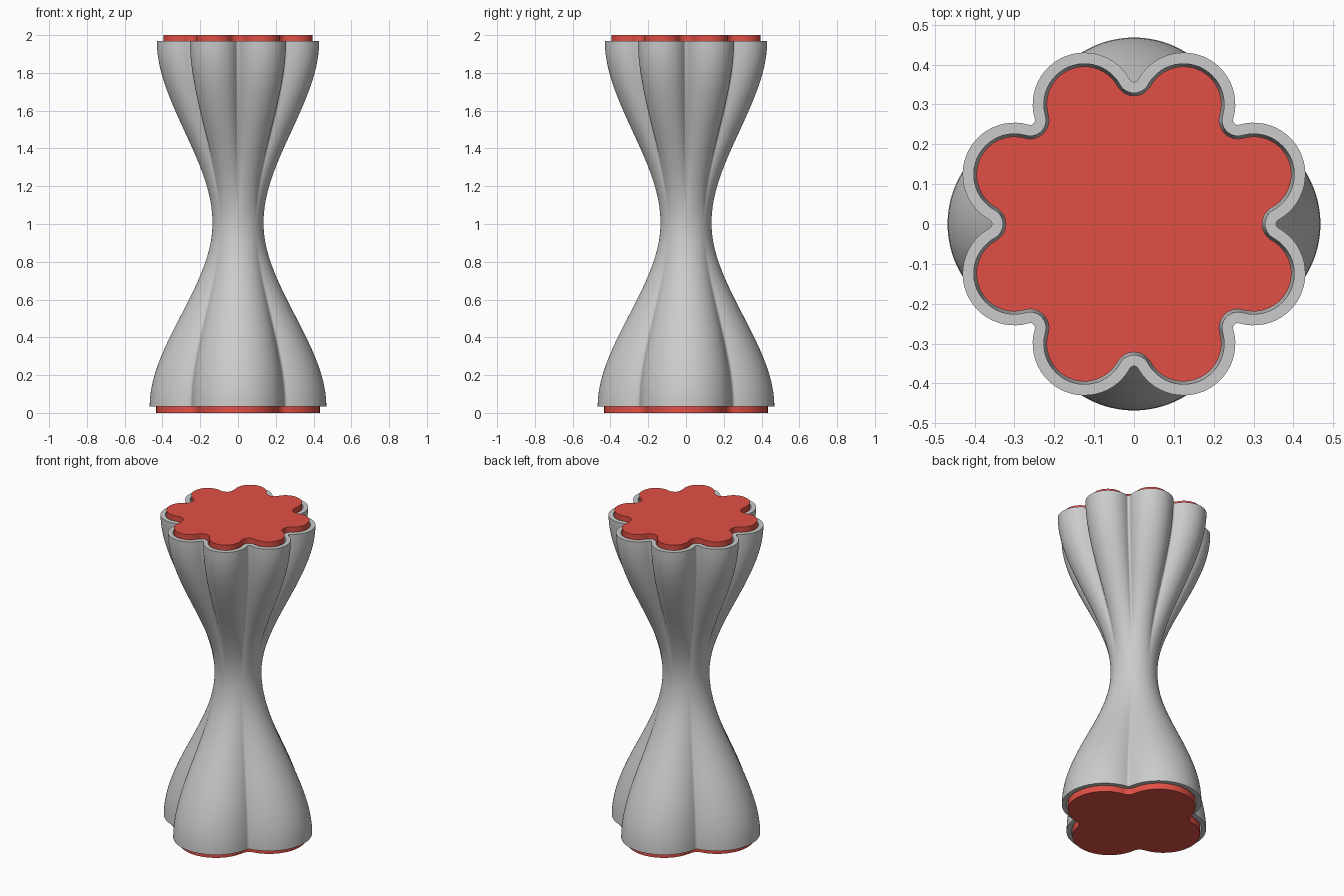
import bpy, bmesh
from math import pi, sin, cos, sqrt, atan2, hypot

if "Cube" in bpy.data.objects:
    bpy.data.objects.remove(bpy.data.objects["Cube"])

Z0, Z1 = 0.035, 1.97          # extent of the grey shell
WAIST = 0.135                 # waist radius
TOP = (8, 0.325, 0.13, 0.012)     # lobes, lobe centre, lobe radius, notch fillet
BOTTOM = (4, 0.22, 0.248, 0.02)


def flower(shape, inset):
    """Lobe/notch geometry of a flower outline offset inwards."""
    n, d, r, f = shape
    half = pi / n
    r, f = r - inset, f + inset
    e = d * cos(half) + sqrt((r + f) ** 2 - (d * sin(half)) ** 2)
    fx, fy = e * cos(half), e * sin(half)
    arc = atan2(fy, fx - d)                      # lobe arc up to the tangent point
    tangent = atan2(r * sin(arc), d + r * cos(arc))
    return n, d, r, f, half, e, arc, tangent, (fx, fy)


def radius_at(shape, inset, theta, phase):
    n, d, r, f, half, e, arc, tangent, _ = flower(shape, inset)
    a = abs((theta - phase + half) % (2 * half) - half)
    if a <= tangent:
        return d * cos(a) + sqrt(max(0, r * r - (d * sin(a)) ** 2))
    b = half - a
    return e * cos(b) - sqrt(max(0, f * f - (e * sin(b)) ** 2))


def top_samples(inset):
    """(angle, radius) pairs round the eight-lobed outline, evenly along its arcs."""
    n, d, r, f, half, e, arc, tangent, (fx, fy) = flower(TOP, inset)
    pts = [(d + r * cos(arc * i / 12), r * sin(arc * i / 12)) for i in range(13)]
    end = half + pi
    for i in range(1, 7):
        a = arc + pi + (end - arc - pi) * i / 6
        pts.append((fx + f * cos(a), fy + f * sin(a)))
    side = [(atan2(y, x), hypot(x, y)) for x, y in pts]
    out = []
    for k in range(n):
        c = (2 * k + 1) * half
        out += [(c - a, q) for a, q in reversed(side[1:])]
        out += [(c + a, q) for a, q in side[:-1]]
    return out


def ring(bm, z, inset):
    """One cross-section: flower at the ends blending to a circle at the waist."""
    zc = min(max(z, Z0), Z1)
    t = (zc - 1) / (Z1 - 1) if zc > 1 else (1 - zc) / (1 - Z0)
    s = t * t * (3 - 2 * t)
    verts = []
    for a, q in top_samples(inset):
        end = q if z > 1 else radius_at(BOTTOM, inset, a, 0)
        rad = (WAIST - inset) * (1 - s) + end * s
        verts.append(bm.verts.new((rad * cos(a), rad * sin(a), z)))
    return verts


def bridge(bm, a, b):
    n = len(a)
    for i in range(n):
        j = (i + 1) % n
        bm.faces.new((a[i], a[j], b[j], b[i]))


def finish(bm, name, color=None):
    bmesh.ops.recalc_face_normals(bm, faces=bm.faces[:])
    me = bpy.data.meshes.new(name)
    bm.to_mesh(me)
    bm.free()
    ob = bpy.data.objects.new(name, me)
    bpy.context.collection.objects.link(ob)
    if color:
        mat = bpy.data.materials.new(name + "_red")
        mat.diffuse_color = color
        mat.use_nodes = True
        mat.node_tree.nodes["Principled BSDF"].inputs["Base Color"].default_value = mat.diffuse_color
        me.materials.append(mat)
    bpy.ops.object.select_all(action='DESELECT')
    ob.select_set(True)
    bpy.context.view_layer.objects.active = ob
    bpy.ops.object.shade_smooth_by_angle(angle=0.6)


STEPS = 44
levels = [Z0 + (Z1 - Z0) * i / STEPS for i in range(STEPS + 1)]

# grey fluted shell: outer wall up, inner wall down, closed by flat rims
bm = bmesh.new()
rings = [ring(bm, z, 0) for z in levels] + [ring(bm, z, 0.028) for z in reversed(levels)]
for i in range(len(rings)):
    bridge(bm, rings[i], rings[(i + 1) % len(rings)])
finish(bm, "fluted_shell")

# red core, showing slightly above and below the shell
bm = bmesh.new()
rings = [ring(bm, z, 0.035) for z in [0] + levels + [2]]
for a, b in zip(rings, rings[1:]):
    bridge(bm, a, b)
bm.faces.new(rings[0])
bm.faces.new(rings[-1])
finish(bm, "inner_core", (0.75, 0.08, 0.06, 1))
